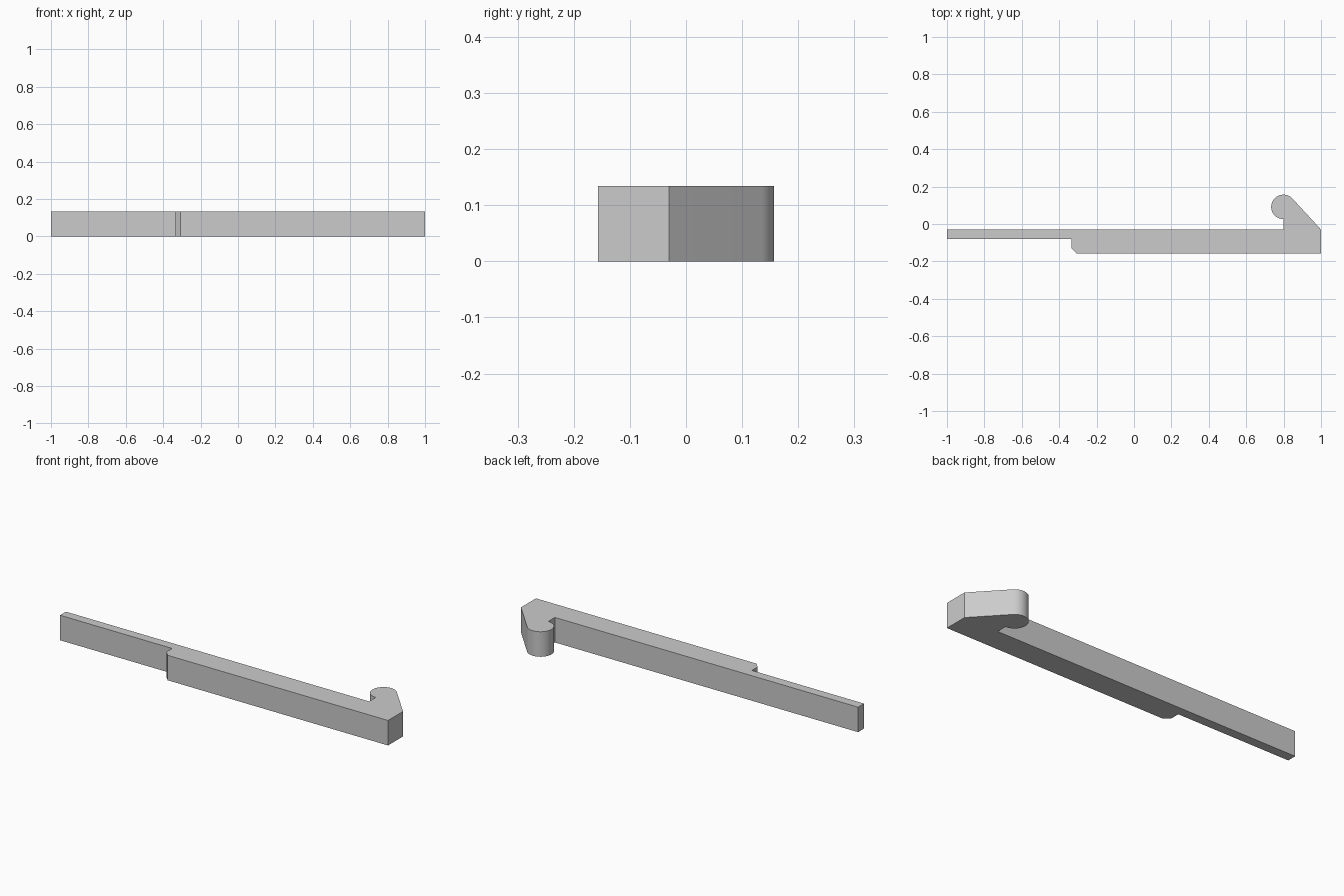
import bpy, bmesh
from math import cos, sin, acos, atan2, hypot, radians

cube = bpy.data.objects.get("Cube")
if cube:
    bpy.data.objects.remove(cube, do_unlink=True)

HEIGHT = 0.134
CENTRE, RADIUS = (0.799, 0.0915), 0.0655   # rounded hook tip
CORNER = (1.0, -0.03)                      # where the slanted hook back starts
STEPS = 40

# Material
grey = bpy.data.materials.new("light grey")
grey.use_nodes = True
colour = (0.6, 0.6, 0.6, 1)
grey.diffuse_color = colour
grey.node_tree.nodes["Principled BSDF"].inputs["Base Color"].default_value = colour

# Arm outline: thin tail, chamfered step, thick body
outline = [(-1, -0.03), (-1, -0.08), (-0.335, -0.08), (-0.335, -0.129),
           (-0.307, -0.157), (1, -0.157), CORNER]

# Hook tip: arc from the slanted back's tangent point round to the neck
dx, dy = CORNER[0] - CENTRE[0], CORNER[1] - CENTRE[1]
start = atan2(dy, dx) + acos(RADIUS / hypot(dx, dy))
end = radians(270)
for i in range(STEPS + 1):
    a = start + (end - start) * i / STEPS
    outline.append((CENTRE[0] + RADIUS * cos(a), CENTRE[1] + RADIUS * sin(a)))
outline.append((CENTRE[0], -0.03))

# Extrude the outline into a solid
bm = bmesh.new()
base = bm.faces.new([bm.verts.new((x, y, 0)) for x, y in outline])
top = bmesh.ops.extrude_face_region(bm, geom=[base], use_keep_orig=True)["geom"]
bmesh.ops.translate(bm, vec=(0, 0, HEIGHT),
                    verts=[v for v in top if isinstance(v, bmesh.types.BMVert)])
bmesh.ops.recalc_face_normals(bm, faces=bm.faces)
mesh = bpy.data.meshes.new("hooked_arm")
bm.to_mesh(mesh)
bm.free()
mesh.materials.append(grey)

arm = bpy.data.objects.new("hooked_arm", mesh)
bpy.context.collection.objects.link(arm)
bpy.context.view_layer.objects.active = arm
arm.select_set(True)
bpy.ops.object.shade_smooth_by_angle(angle=radians(30))
